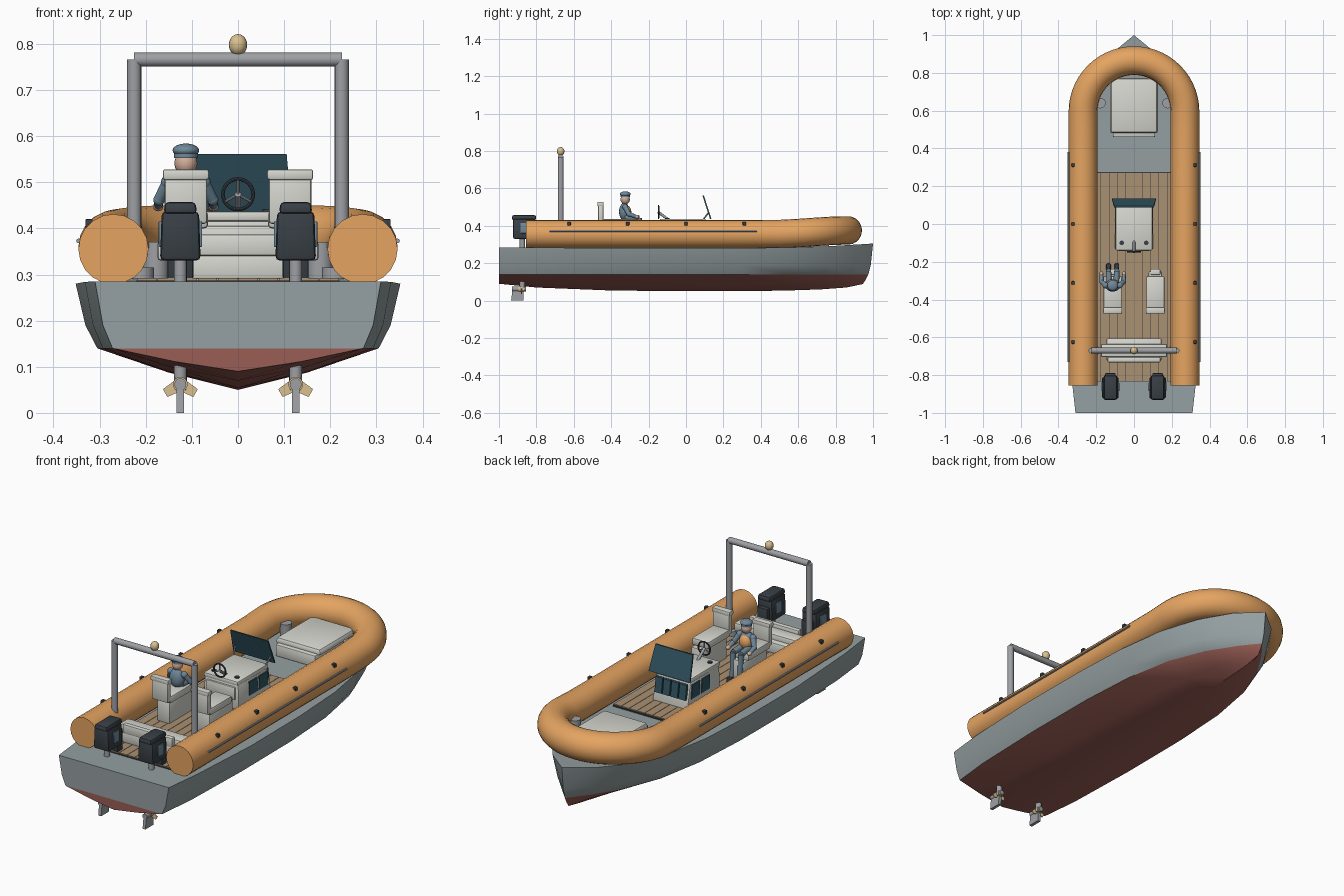
import bpy, bmesh, math
from mathutils import Vector

if "Cube" in bpy.data.objects:
    bpy.data.objects.remove(bpy.data.objects["Cube"])

def mat(name, *rgb):
    m = bpy.data.materials.new(name)
    m.diffuse_color = (*rgb, 1)
    m.use_nodes = True
    m.node_tree.nodes["Principled BSDF"].inputs["Base Color"].default_value = m.diffuse_color
    return m

ORANGE = mat("orange_rubber", .78, .37, .12)
GREY = mat("hull_grey", .30, .35, .36)
RED = mat("bottom_red", .32, .11, .09)
WOOD = mat("deck_wood", .40, .28, .17)
CREAM = mat("cream", .68, .68, .63)
BLACK = mat("black", .04, .05, .06)
GLASS = mat("dark_glass", .03, .09, .12)
METAL = mat("metal", .34, .35, .37)
GOLD = mat("brass", .70, .53, .28)
CLOTH = mat("blue_cloth", .16, .25, .32)
SKIN = mat("skin", .65, .42, .32)

def finish(o, name, m, angle=35):
    o.name = name
    if m:
        o.data.materials.append(m)
    bpy.ops.object.select_all(action='DESELECT')
    o.select_set(True)
    bpy.context.view_layer.objects.active = o
    bpy.ops.object.shade_smooth_by_angle(angle=math.radians(angle))
    return o

def from_bm(bm, name, m=None):
    bmesh.ops.recalc_face_normals(bm, faces=bm.faces)
    me = bpy.data.meshes.new(name)
    bm.to_mesh(me)
    bm.free()
    o = bpy.data.objects.new(name, me)
    bpy.context.collection.objects.link(o)
    return finish(o, name, m)

def box(name, x, y, z, m, bevel=0, taper=(1, 1), shift=0):
    """Box from (min, max) ranges; the top can be tapered and shifted in y."""
    bm = bmesh.new()
    bmesh.ops.create_cube(bm, size=1)
    c = [(r[0] + r[1]) / 2 for r in (x, y, z)]
    s = [r[1] - r[0] for r in (x, y, z)]
    for v in bm.verts:
        top = v.co.z > 0
        tx, ty = taper if top else (1, 1)
        v.co = (c[0] + v.co.x * s[0] * tx, c[1] + v.co.y * s[1] * ty + shift * top, c[2] + v.co.z * s[2])
    if bevel:
        bmesh.ops.bevel(bm, geom=bm.edges[:], offset=bevel, segments=2, profile=.5, affect='EDGES')
    return from_bm(bm, name, m)

def rod(name, a, b, r, m, r2=None, n=16):
    a, b = Vector(a), Vector(b)
    bpy.ops.mesh.primitive_cone_add(vertices=n, radius1=r, radius2=r if r2 is None else r2, depth=(b - a).length,
                                    location=(a + b) / 2, rotation=(b - a).to_track_quat('Z', 'Y').to_euler())
    return finish(bpy.context.object, name, m)

def ball(name, c, s, m):
    bpy.ops.mesh.primitive_uv_sphere_add(segments=16, ring_count=10, radius=1, location=c)
    bpy.context.object.scale = s
    return finish(bpy.context.object, name, m, 60)

# Hull: stations of (y, sheer half width, chine half width, sheer z, keel z)
stations = [(-1, .31, .272, .285, .09), (-.8, .332, .293, .284, .07), (-.4, .352, .305, .28, .054),
            (0, .35, .303, .28, .05), (.3, .335, .285, .281, .05), (.55, .297, .24, .284, .054),
            (.75, .225, .165, .29, .06), (.9, .122, .075, .299, .07), (1, 0, 0, .305, .088)]
bm = bmesh.new()
rows = []
for y, w, c, zs, zk in stations:
    k = max(0, (y - .5) / .5)
    prof = [(w, zs, 0), (c + (w - c) * .55, .19, .012), (c, .14, .025), (c * .5, .14 * .42 + zk * .58, .04), (0, zk, .055)]
    rows.append([[bm.verts.new((s * px, y - off * k, pz)) for px, pz, off in prof] for s in (-1, 1)])
for r0, r1 in zip(rows, rows[1:]):
    for side in (0, 1):
        for i in range(4):
            f = bm.faces.new((r0[side][i], r1[side][i], r1[side][i + 1], r0[side][i + 1]))
            f.material_index = int(i > 1)
    bm.faces.new((r0[0][0], r0[1][0], r1[1][0], r1[0][0]))
L, R = rows[0]
for i in range(4):
    f = bm.faces.new((L[i], R[i], R[i + 1], L[i + 1]))
    f.material_index = int(i > 1)
bmesh.ops.remove_doubles(bm, verts=bm.verts[:], dist=1e-4)
bmesh.ops.dissolve_degenerate(bm, edges=bm.edges[:], dist=1e-5)
hull = from_bm(bm, "hull", GREY)
hull.data.materials.append(RED)

# Inflatable collar: U-shaped path that rises at the bow
path = [(-.27, y) for y in (-.855, -.4, 0, .3, .5)]
path += [(-.27 * math.cos(a), .595 + .27 * math.sin(a)) for a in (math.pi * i / 28 for i in range(29))]
path += [(.27, y) for y in (.5, .3, 0, -.4, -.855)]
def rise(y):
    t = min(1, max(0, (y - .45) / .415))
    return .355 + .02 * t * t * (3 - 2 * t)
cu = bpy.data.curves.new("collar", 'CURVE')
cu.dimensions = '3D'
cu.bevel_depth, cu.bevel_resolution, cu.use_fill_caps = .076, 8, True
sp = cu.splines.new('POLY')
sp.points.add(len(path) - 1)
for p, (x, y) in zip(sp.points, path):
    p.co = (x, y, rise(y), 1)
tube = bpy.data.objects.new("collar", cu)
bpy.context.collection.objects.link(tube)
tube.select_set(True)
bpy.context.view_layer.objects.active = tube
bpy.ops.object.select_all(action='DESELECT')
tube.select_set(True)
bpy.ops.object.convert(target='MESH')
finish(bpy.context.object, "inflatable_collar", ORANGE)

# Deck planks on a dark underlay
box("deck_underlay", (-.22, .22), (-.835, .275), (.275, .287), BLACK)
for i in range(10):
    x = -.22 + i * .044
    box("deck_plank", (x + .001, x + .043), (-.83, .27), (.28, .292), WOOD)

# Console, windows, windscreen and wheel
box("console", (-.1, .1), (-.135, .13), (.29, .42), CREAM, .006, (.95, .88), -.015)
box("console_top", (-.097, .097), (-.14, .105), (.415, .437), CREAM, .006)
box("console_dash", (-.08, .08), (-.143, -.125), (.34, .405), CREAM, .004)
for i in range(4):
    x = -.087 + i * .045
    box("console_front_window", (x, x + .039), (.116, .13), (.335, .41), GLASS, 0, (1, 1), -.01)
for s in (-1, 1):
    for y0, y1 in ((-.05, .02), (.03, .1)):
        box("console_side_window", sorted((s * .09, s * .101)), (y0, y1), (.335, .405), GLASS, 0, (1, .9), -.004)
    rod("windscreen_stay", (s * .09, .09, .43), (s * .1, .12, .47), .004, METAL, n=8)
    rod("dash_gauge", (s * .065, -.1, .435), (s * .065, -.1, .442), .012, BLACK)
box("windscreen", (-.116, .116), (.128, .136), (.437, .561), GLASS, 0, (.91, 1), -.04)
bpy.ops.mesh.primitive_torus_add(location=(0, -.147, .474), rotation=(math.pi / 2, 0, 0), major_radius=.033,
                                 minor_radius=.004, major_segments=24, minor_segments=8)
finish(bpy.context.object, "steering_wheel", BLACK)
rod("steering_column", (0, -.15, .474), (0, -.09, .43), .007, METAL)
for i in range(3):
    a = math.pi / 2 + i * math.tau / 3
    rod("wheel_spoke", (0, -.147, .474), (.033 * math.cos(a), -.147, .474 + .033 * math.sin(a)), .003, METAL, n=8)

for s in (-1, 1):
    # Helm seats
    x = s * .113
    box("seat_base", (x - .035, x + .035), (-.44, -.25), (.29, .4), CREAM, .006)
    box("seat_cushion", (x - .048, x + .048), (-.45, -.275), (.4, .437), CREAM, .008)
    box("seat_back", (x - .046, x + .046), (-.47, -.442), (.41, .518), CREAM, .006)
    box("seat_headrest", (x - .05, x + .05), (-.474, -.44), (.505, .528), CREAM, .005)
    box("seat_front_step", (x - .026, x + .026), (-.27, -.238), (.29, .41), CREAM, .005)

    # Outboard motors
    x = s * .125
    box("motor_cowling", (x - .044, x + .044), (-.925, -.81), (.33, .437), BLACK, .01, (.92, 1))
    box("motor_lid", (x - .036, x + .036), (-.932, -.8), (.432, .457), BLACK, .008, (.92, .95))
    box("motor_bracket", (x - .028, x + .028), (-.83, -.79), (.29, .4), BLACK, .004)
    for t in (-1, 1):
        box("motor_side_panel", sorted((x + t * .038, x + t * .047)), (-.885, -.84), (.36, .415), CLOTH, .002)
    rod("motor_leg", (x, -.875, .05), (x, -.875, .34), .014, METAL)
    rod("gear_case", (x, -.93, .062), (x, -.855, .062), .013, METAL)
    box("motor_skeg", (x - .008, x + .008), (-.935, -.87), (0, .06), METAL, 0, (1, .9), .004)
    rod("propeller_hub", (x, -.895, .062), (x, -.865, .062), .016, GOLD)
    for i in range(3):
        a = math.pi / 2 + i * math.tau / 3
        b = box("propeller_blade", (-.013, .013), (-.002, .002), (.008, .038), GOLD, 0, (.75, 1))
        b.rotation_mode = 'YXZ'
        b.rotation_euler = (0, a - math.pi / 2, 0)
        b.location = (x, -.88, .062)

    # Collar fittings: side rails, lashing points
    rod("collar_rail", (s * .346, -.73, .373), (s * .346, .38, .373), .005, METAL, n=8)
    for y in (-.625, -.312, 0, .312):
        box("lashing_point", sorted((s * .315, s * .331)), (y - .009, y + .009), (.402, .42), BLACK, .002)

    # Stern arch posts and bow bollards
    rod("arch_post", (s * .225, -.67, .29), (s * .225, -.67, .766), .0155, METAL)
    rod("arch_foot", (s * .21, -.67, .29), (s * .21, -.67, .315), .028, METAL)
    rod("bow_bollard", (s * .178, .64, .285), (s * .178, .64, .37), .028, METAL)

# Arch crossbar and beacon
rod("arch_crossbar", (-.225, -.67, .766), (.225, -.67, .766), .0155, METAL)
ball("beacon", (0, -.67, .798), (.02, .02, .023), GOLD)

# Stern bench
box("bench_base", (-.145, .145), (-.725, -.605), (.29, .345), CREAM, .006)
box("bench_cushion", (-.175, .175), (-.705, -.635), (.33, .372), CREAM, .008)
box("bench_back", (-.14, .14), (-.732, -.705), (.34, .387), CREAM, .006)

# Bow locker with cushion
box("bow_locker", (-.112, .112), (.46, .765), (.285, .345), CREAM, .006)
box("bow_cushion", (-.128, .128), (.48, .775), (.34, .37), CREAM, .01, (.95, .97))

# Helmsman sitting on the left seat
px, py = -.113, -.325
ball("torso", (px, py - .005, .475), (.038, .028, .048), CLOTH)
ball("life_vest", (px, py + .004, .473), (.033, .029, .038), ORANGE)
rod("neck", (px, py, .505), (px, py, .53), .011, SKIN)
ball("head", (px, py, .541), (.025, .025, .027), SKIN)
ball("cap", (px, py, .569), (.029, .029, .015), CLOTH)
rod("cap_band", (px, py, .553), (px, py, .566), .026, CLOTH)
for s in (-1, 1):
    sh, el, ha = (px + s * .038, py, .5), (px + s * .058, py + .02, .462), (px + s * .06, py + .062, .448)
    rod("upper_arm", sh, el, .014, CLOTH, .012)
    rod("forearm", el, ha, .012, CLOTH, .009)
    ball("shoulder", sh, (.016, .016, .016), CLOTH)
    ball("elbow", el, (.0125, .0125, .0125), CLOTH)
    ball("hand", ha, (.011, .012, .011), SKIN)
    kn = (px + s * .022, py + .075, .44)
    rod("thigh", (px + s * .018, py, .445), kn, .016, CLOTH, .014)
    rod("shin", kn, (px + s * .022, py + .085, .32), .014, CLOTH, .011)
    box("boot", sorted((px + s * .01, px + s * .034)), (py + .07, py + .115), (.292, .32), BLACK, .004)
